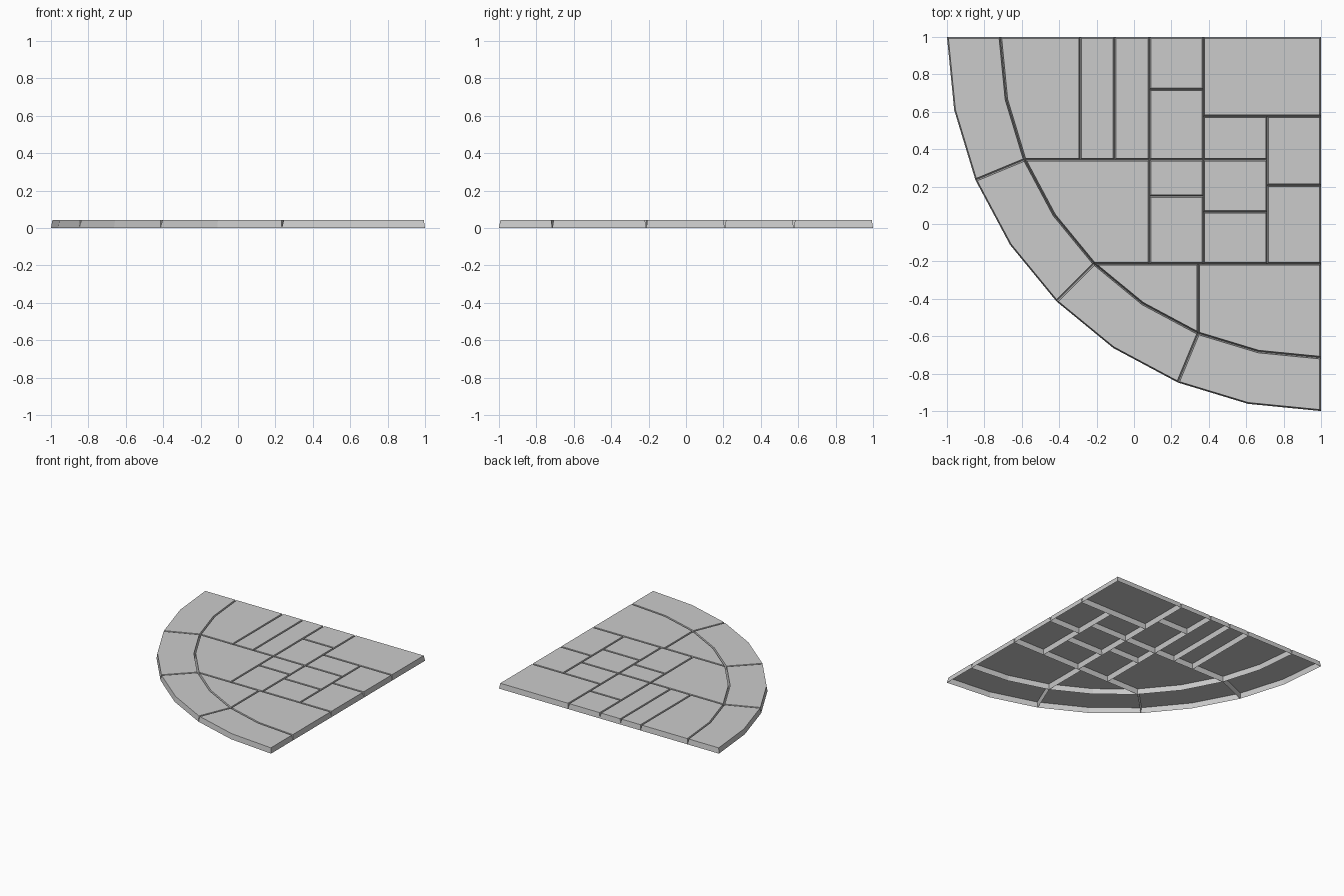
import bpy, bmesh
from math import sin, cos, radians

if "Cube" in bpy.data.objects:
    bpy.data.objects.remove(bpy.data.objects["Cube"])

HEIGHT = 0.043   # slab thickness
TAPER = 0.007    # how far each top edge is drawn in
R_OUT, R_IN = 2.0, 1.715
STEP = 11.25     # degrees per arc segment


def arc(r, first, last):
    """Points on an arc about the (1, 1) corner, in steps of 11.25 degrees."""
    d = 1 if last >= first else -1
    return [(1 - r * cos(radians(STEP * i)), 1 - r * sin(radians(STEP * i)))
            for i in range(first, last + d, d)]


def slab(name, outline):
    """Open-bottomed paving slab with slightly tapered sides."""
    bm = bmesh.new()
    top = bm.faces.new([bm.verts.new((x, y, 0)) for x, y in outline])
    top.normal_update()
    if top.normal.z < 0:
        top.normal_flip()
    bmesh.ops.inset_region(bm, faces=[top], thickness=TAPER,
                           use_boundary=True, use_even_offset=True)
    for v in top.verts:
        v.co.z = HEIGHT
    bm.normal_update()
    mesh = bpy.data.meshes.new(name)
    bm.to_mesh(mesh)
    bm.free()
    bpy.context.collection.objects.link(bpy.data.objects.new(name, mesh))


# Curved border slabs
for k in range(4):
    slab(f"border_slab_{k + 1}",
         arc(R_OUT, 2 * k, 2 * k + 2) + arc(R_IN, 2 * k + 2, 2 * k))

# Main joint lines of the inner paving
A, B, C, D, E = -0.288, -0.104, 0.083, 0.371, 0.712
p2, p4, p6 = (arc(R_IN, i, i)[0] for i in (2, 4, 6))
TOP, LOW = p2[1], p4[1]
X6 = p6[0]

# Slabs with one curved edge
slab("curved_slab_left", arc(R_IN, 0, 2) + [(A, TOP), (A, 1)])
slab("curved_slab_middle", arc(R_IN, 2, 4) + [(C, LOW), (C, TOP)])
slab("curved_slab_lower", arc(R_IN, 4, 6) + [(X6, LOW)])
slab("curved_slab_right", arc(R_IN, 6, 8) + [(1, LOW), (X6, LOW)])

# Rectangular slabs: x0, x1, y0, y1
rects = [
    (A, B, TOP, 1), (B, C, TOP, 1),
    (C, D, 0.72, 1), (C, D, TOP, 0.72),
    (C, D, 0.149, TOP), (C, D, LOW, 0.149),
    (D, 1, 0.576, 1), (D, E, TOP, 0.576),
    (D, E, 0.065, TOP), (D, E, LOW, 0.065),
    (E, 1, 0.207, 0.576), (E, 1, LOW, 0.207),
]
for i, (x0, x1, y0, y1) in enumerate(rects):
    slab(f"rectangular_slab_{i + 1}", [(x0, y0), (x1, y0), (x1, y1), (x0, y1)])
